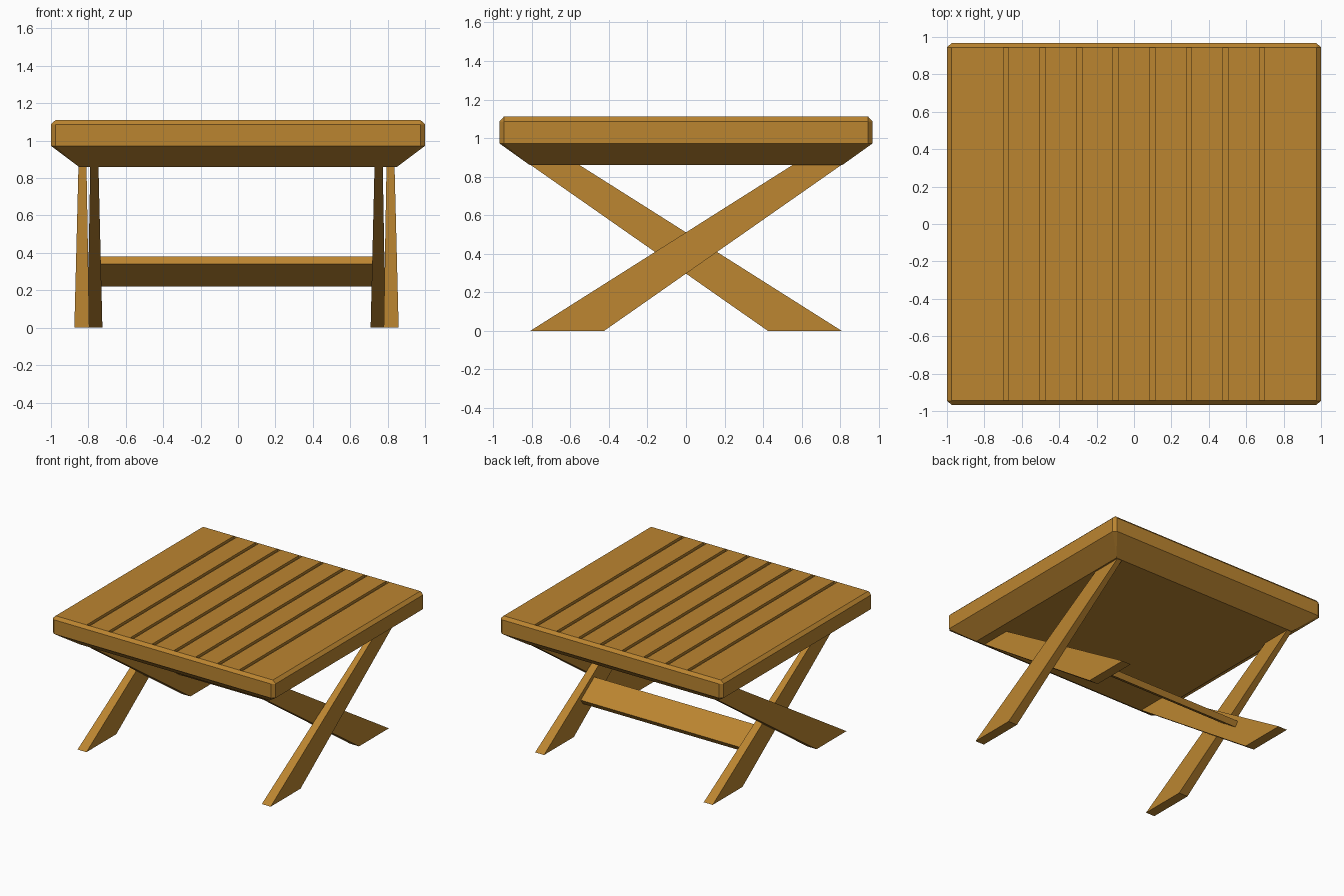
import bpy, bmesh
from mathutils import Vector

if "Cube" in bpy.data.objects:
    bpy.data.objects.remove(bpy.data.objects["Cube"])

wood = bpy.data.materials.new("wood")
wood.diffuse_color = (0.5, 0.235, 0.03, 1)
wood.use_nodes = True
wood.node_tree.nodes["Principled BSDF"].inputs["Base Color"].default_value = wood.diffuse_color


def finish(name, bm):
    bmesh.ops.remove_doubles(bm, verts=bm.verts, dist=1e-5)
    bmesh.ops.recalc_face_normals(bm, faces=bm.faces)
    me = bpy.data.meshes.new(name)
    bm.to_mesh(me)
    bm.free()
    ob = bpy.data.objects.new(name, me)
    bpy.context.collection.objects.link(ob)
    me.materials.append(wood)
    return ob


def loft(name, rings):
    """Skin equal-length rings of points and cap both ends."""
    bm = bmesh.new()
    loops = [[bm.verts.new(p) for p in ring] for ring in rings]
    n = len(loops[0])
    for a, b in zip(loops, loops[1:]):
        for i in range(n):
            j = (i + 1) % n
            bm.faces.new((a[i], a[j], b[j], b[i]))
    bm.faces.new(loops[0][::-1])
    bm.faces.new(loops[-1])
    return finish(name, bm)


def clipped_rect(hx, hy, c, d, z):
    return [(hx, -hy + d, z), (hx, hy - d, z), (hx - c, hy, z), (-hx + c, hy, z),
            (-hx, hy - d, z), (-hx, -hy + d, z), (-hx + c, -hy, z), (hx - c, -hy, z)]


# Table top: tapered underside, straight rim, chamfered top edge
top = loft("table_top", [
    clipped_rect(0.85, 0.81, 0, 0, 0.86),
    clipped_rect(1.0, 0.967, 0.025, 0.022, 0.972),
    clipped_rect(1.0, 0.967, 0.025, 0.022, 1.087),
    clipped_rect(0.975, 0.945, 0, 0, 1.111),
])

# Grooves between the boards
bm = bmesh.new()
for i in range(8):
    x = -0.684 + i * 0.1955
    made = bmesh.ops.create_cube(bm, size=1)["verts"]
    bmesh.ops.scale(bm, vec=(0.028, 1.886, 0.1), verts=made)
    bmesh.ops.translate(bm, vec=(x, 0, 1.141), verts=made)
cutter = finish("groove_cutter", bm)
cutter.hide_render = True
mod = top.modifiers.new("grooves", "BOOLEAN")
mod.operation = "DIFFERENCE"
mod.solver = "EXACT"
mod.object = cutter
bpy.context.view_layer.objects.active = top
bpy.ops.object.modifier_apply(modifier=mod.name)
bpy.data.objects.remove(cutter)

# Crossed legs, tapering upward in width and thickness
OFF = -0.008
TOP_Z = 0.862


def leg(name, side, flip, foot, head):
    def ring(xs, ys, z):
        (x0, x1), (y0, y1) = xs, ys
        return [(side * x + OFF, flip * y, z)
                for x, y in ((x0, y0), (x1, y0), (x1, y1), (x0, y1))]
    loft(name, [ring(foot, (-0.808, -0.425), 0), ring(head, (0.555, 0.808), TOP_Z)])


for side, label in ((-1, "left"), (1, "right")):
    leg(label + "_outer_leg", side, 1, (0.787, 0.867), (0.802, 0.845))
    leg(label + "_inner_leg", side, -1, (0.717, 0.797), (0.738, 0.782))

# Slanted stretcher plank between the inner legs
section = [(0.15, 0.38), (0.328, 0.26), (0.301, 0.22), (0.123, 0.34)]
loft("stretcher", [[(x + OFF, y, z) for y, z in section] for x in (-0.735, 0.735)])
